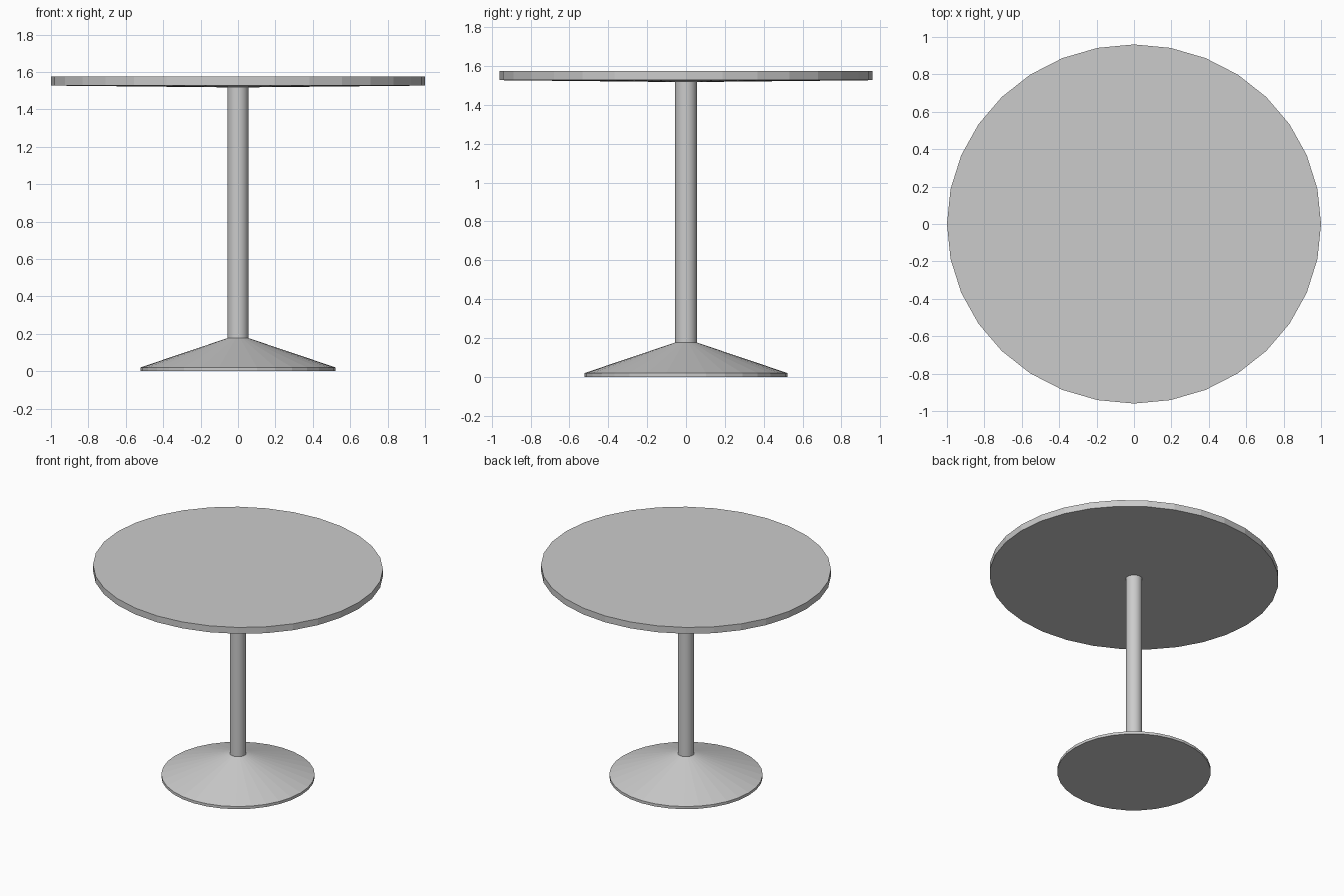
import bpy, bmesh
from math import cos, sin, tau, radians

if "Cube" in bpy.data.objects:
    bpy.data.objects.remove(bpy.data.objects["Cube"])


def lathe(name, profile, sides=32, y_scale=1.0, smooth=None):
    """Revolve (radius, z) points around z; radius 0 closes an end with a fan."""
    bm = bmesh.new()
    rings = []
    for r, z in profile:
        n = sides if r > 0 else 1
        rings.append([bm.verts.new((r * cos(tau * i / n), r * y_scale * sin(tau * i / n), z))
                      for i in range(n)])
    for a, b in zip(rings, rings[1:]):
        for i in range(sides):
            j = (i + 1) % sides
            quad = [a[i % len(a)], a[j % len(a)], b[j % len(b)], b[i % len(b)]]
            bm.faces.new(list(dict.fromkeys(quad)))
    for ring in (rings[0], rings[-1]):
        if len(ring) > 1:
            bm.faces.new(ring)
    bmesh.ops.recalc_face_normals(bm, faces=bm.faces)
    mesh = bpy.data.meshes.new(name)
    bm.to_mesh(mesh)
    bm.free()
    obj = bpy.data.objects.new(name, mesh)
    bpy.context.collection.objects.link(obj)
    if smooth:
        bpy.ops.object.select_all(action='DESELECT')
        obj.select_set(True)
        bpy.context.view_layer.objects.active = obj
        bpy.ops.object.shade_smooth_by_angle(angle=radians(smooth))
    return obj


# Slightly oval top with a very shallow dished underside
lathe("table_top", [(0, 1.517), (1.0, 1.527), (1.0, 1.575)], y_scale=0.96)

# Central column
lathe("column", [(0.056, 0.165), (0.056, 1.522)], smooth=30)

# Flared foot with a thin rim
lathe("base", [(0.522, 0.0), (0.522, 0.02), (0.056, 0.177)])
